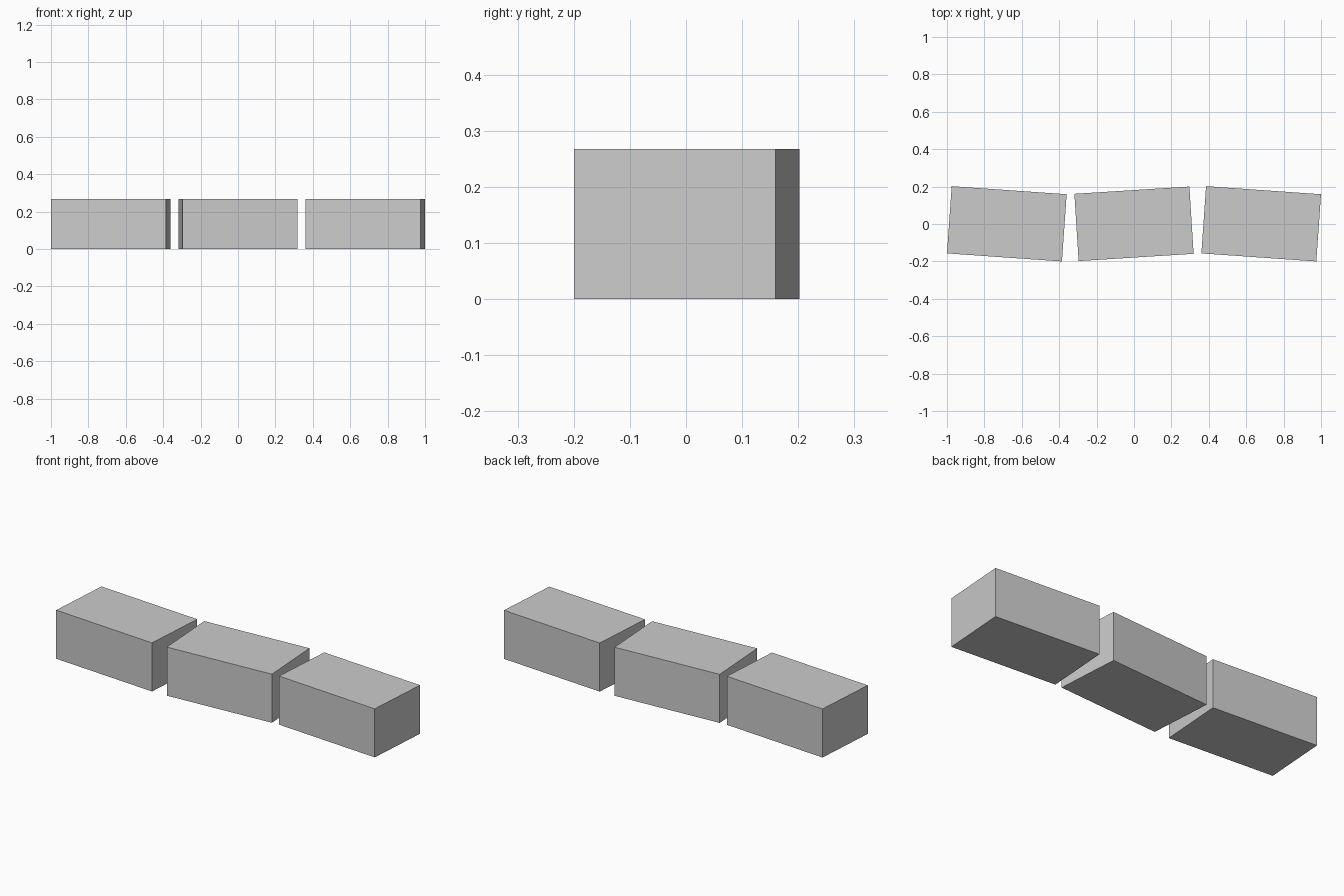
import bpy
import math

if "Cube" in bpy.data.objects:
    bpy.data.objects.remove(bpy.data.objects["Cube"])

# Single plain grey for all blocks
grey = bpy.data.materials.new("plain grey")
grey.diffuse_color = (0.6, 0.6, 0.6, 1.0)
grey.use_nodes = True
grey.node_tree.nodes["Principled BSDF"].inputs["Base Color"].default_value = grey.diffuse_color

LENGTH, DEPTH, HEIGHT = 0.616, 0.36, 0.268


def block(name, x, y, angle):
    """One block standing on the ground, turned about z."""
    bpy.ops.mesh.primitive_cube_add(size=1, location=(x, y, HEIGHT / 2),
                                    rotation=(0, 0, math.radians(angle)))
    ob = bpy.context.object
    ob.name = name
    ob.scale = (LENGTH, DEPTH, HEIGHT)
    ob.data.materials.append(grey)


# Row of three slightly turned blocks
for name, x, y, angle in (("left_block", -0.68, 0.001, -4.0),
                          ("middle_block", 0.0, 0.001, 3.6),
                          ("right_block", 0.68, 0.001, -4.0)):
    block(name, x, y, angle)
